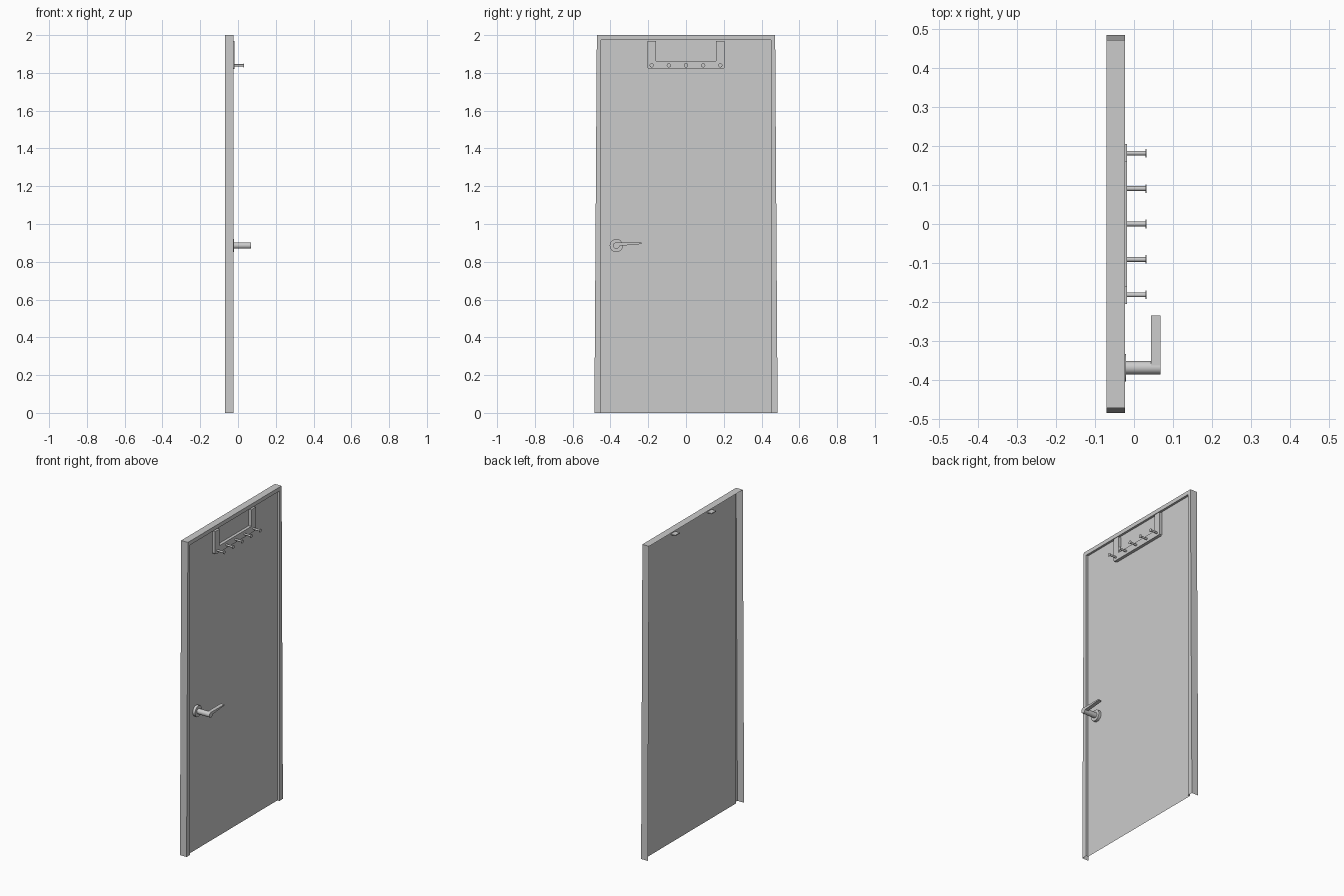
import bpy, bmesh, math
from mathutils import Matrix, Vector

if "Cube" in bpy.data.objects:
    bpy.data.objects.remove(bpy.data.objects["Cube"])

BACK, FRONT, PANEL = -0.07, -0.023, -0.037   # depth planes along x


def finish(name, bm, smooth=False):
    bmesh.ops.recalc_face_normals(bm, faces=bm.faces)
    me = bpy.data.meshes.new(name)
    bm.to_mesh(me)
    bm.free()
    ob = bpy.data.objects.new(name, me)
    bpy.context.collection.objects.link(ob)
    if smooth:
        bpy.ops.object.select_all(action='DESELECT')
        bpy.context.view_layer.objects.active = ob
        ob.select_set(True)
        bpy.ops.object.shade_smooth_by_angle(angle=math.radians(50))
    return ob


def arch(bm, x, bottom, top, z):
    pts = [(-bottom, 0), (-top, z), (top, z), (bottom, 0)]
    return [bm.verts.new((x, y, h)) for y, h in pts]


def prism(bm, pts, x0, x1):
    """Extrude a (y, z) outline along x."""
    f = bm.faces.new([bm.verts.new((x0, y, z)) for y, z in pts])
    ext = bmesh.ops.extrude_face_region(bm, geom=[f], use_keep_orig=True)
    vs = [g for g in ext['geom'] if isinstance(g, bmesh.types.BMVert)]
    bmesh.ops.translate(bm, verts=vs, vec=Vector((x1 - x0, 0, 0)))


def rod(bm, x0, x1, y, z, r, n=16):
    """Cylinder lying along x."""
    m = Matrix.Translation(((x0 + x1) / 2, y, z)) @ Matrix.Rotation(math.pi / 2, 4, 'Y')
    bmesh.ops.create_cone(bm, cap_ends=True, segments=n, radius1=r, radius2=r,
                          depth=x1 - x0, matrix=m)


# Folded sheet frame: outer side, front flange, inner step
bm = bmesh.new()
loops = [arch(bm, BACK, 0.485, 0.472, 2.0), arch(bm, FRONT, 0.485, 0.472, 2.0),
         arch(bm, FRONT, 0.45, 0.45, 1.975), arch(bm, PANEL, 0.45, 0.45, 1.975)]
for a, b in zip(loops, loops[1:]):
    for i in range(3):
        bm.faces.new((a[i], a[i + 1], b[i + 1], b[i]))
finish("door_frame", bm)

# Door leaf, a single sheet
bm = bmesh.new()
bm.faces.new(arch(bm, PANEL, 0.45, 0.45, 1.975))
finish("door_panel", bm)

# Over-door rack: U-shaped plate with clipped lower corners
bm = bmesh.new()
half = [(0.193, 1.82), (0.202, 1.824), (0.205, 1.832), (0.205, 1.968), (0.16, 1.968), (0.16, 1.862)]
prism(bm, half + [(-y, z) for y, z in reversed(half)], PANEL, -0.018)
finish("rack_plate", bm)

# Straps folding over the top of the door
for side, s in (("left", -1), ("right", 1)):
    bm = bmesh.new()
    prism(bm, [(s * 0.16, 1.962), (s * 0.205, 1.962), (s * 0.205, 1.968), (s * 0.16, 1.968)],
          BACK + 0.002, PANEL)
    finish("rack_strap_" + side, bm)

# Five pegs with flat caps
for i in range(5):
    bm = bmesh.new()
    y = (i - 2) * 0.091
    rod(bm, -0.02, 0.03, y, 1.84, 0.006)
    rod(bm, 0.029, 0.032, y, 1.84, 0.011)
    finish("rack_peg_%d" % (i + 1), bm, True)

# Handle rosette and stem
HY, HZ = -0.369, 0.886
bm = bmesh.new()
rod(bm, PANEL, -0.02, HY, HZ, 0.035)
finish("handle_rosette", bm, True)
bm = bmesh.new()
rod(bm, -0.02, 0.068, HY, HZ, 0.017)
finish("handle_stem", bm, True)

# Lever tapering to a thin tip
bm = bmesh.new()
prism(bm, [(HY, 0.875), (-0.352, 0.884), (-0.235, 0.894), (-0.235, 0.901), (HY, 0.902)], 0.044, 0.068)
finish("handle_lever", bm)
